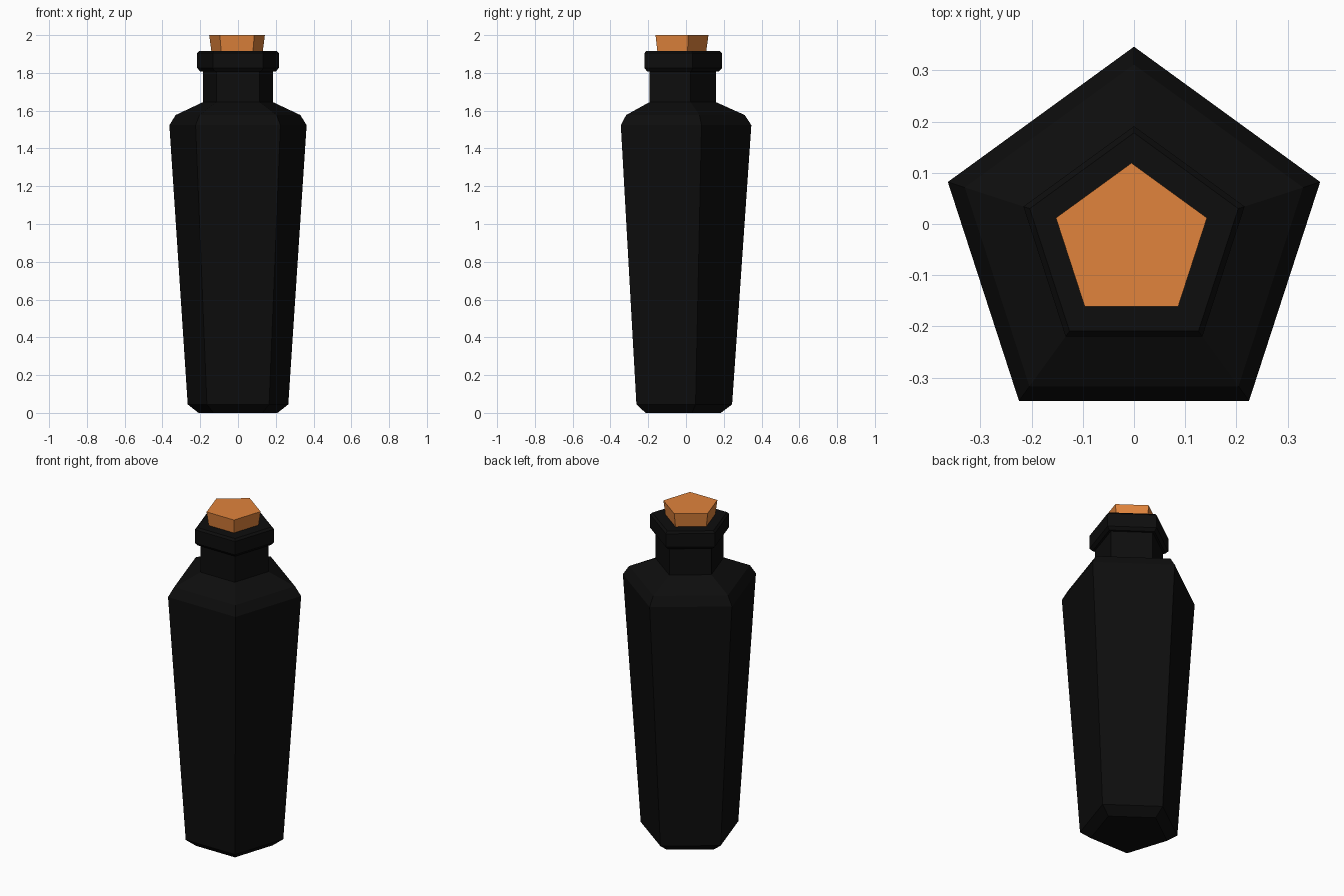
import bpy, bmesh, math

if "Cube" in bpy.data.objects:
    bpy.data.objects.remove(bpy.data.objects["Cube"])

SIDES = 5


def material(name, color):
    m = bpy.data.materials.new(name)
    m.diffuse_color = color
    m.use_nodes = True
    m.node_tree.nodes["Principled BSDF"].inputs["Base Color"].default_value = m.diffuse_color
    return m


def lathe(name, profile, centre, mat):
    """Stack pentagon rings of (radius, z) into a closed faceted solid."""
    bm = bmesh.new()
    rings = []
    for r, z in profile:
        angles = [math.pi / 2 + 2 * math.pi * i / SIDES for i in range(SIDES)]
        rings.append([bm.verts.new((centre[0] + r * math.cos(a),
                                    centre[1] + r * math.sin(a), z)) for a in angles])
    for low, high in zip(rings, rings[1:]):
        for i in range(SIDES):
            j = (i + 1) % SIDES
            bm.faces.new((low[i], low[j], high[j], high[i]))
    bm.faces.new(rings[0][::-1])
    bm.faces.new(rings[-1])
    bmesh.ops.recalc_face_normals(bm, faces=bm.faces[:])
    mesh = bpy.data.meshes.new(name)
    bm.to_mesh(mesh)
    bm.free()
    mesh.materials.append(mat)
    obj = bpy.data.objects.new(name, mesh)
    bpy.context.collection.objects.link(obj)
    return obj


glass = material("black_glass", (0.004, 0.004, 0.004, 1))
cork_mat = material("cork", (0.75, 0.23, 0.045, 1))

# Bottle: chamfered foot, flared body, shoulder, neck and chamfered lip
lathe("bottle", [(0.22, 0.0), (0.28, 0.045), (0.382, 1.523), (0.347, 1.577),
                 (0.195, 1.645), (0.195, 1.808), (0.21, 1.808), (0.227, 1.825),
                 (0.227, 1.905), (0.214, 1.917)], (0, -0.036), glass)

# Tapered cork, sitting slightly off centre in the neck
lathe("cork", [(0.12, 1.75), (0.155, 2.0)], (-0.005, -0.036), cork_mat)
